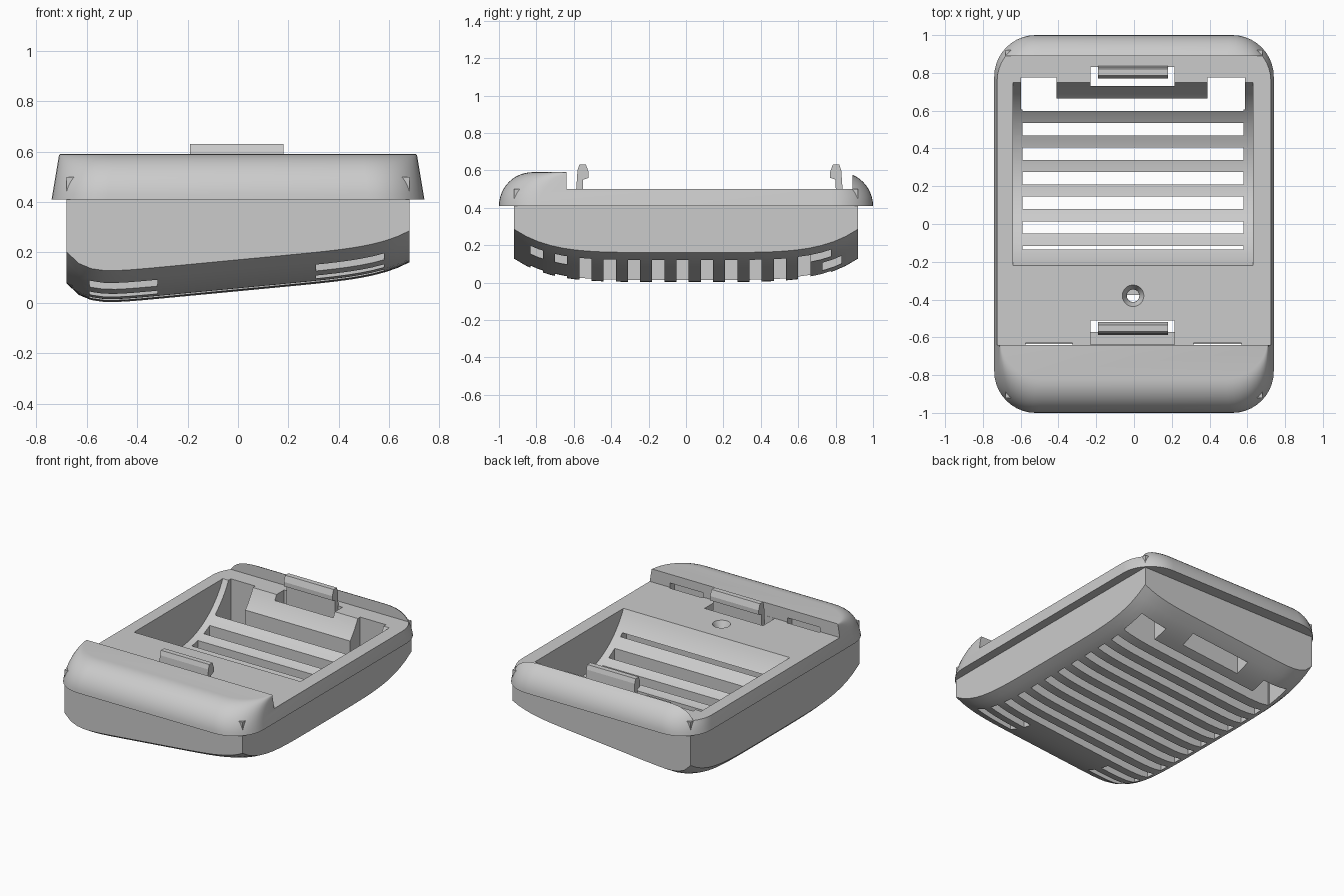
import bpy, bmesh, math
from mathutils import Matrix, Vector

cube = bpy.data.objects.get("Cube")
if cube:
    bpy.data.objects.remove(cube, do_unlink=True)

grey = bpy.data.materials.new("plain grey")
grey.use_nodes = True
grey.diffuse_color = (0.6, 0.6, 0.6, 1)
grey.node_tree.nodes["Principled BSDF"].inputs["Base Color"].default_value = grey.diffuse_color


def make(name, bm):
    bmesh.ops.recalc_face_normals(bm, faces=bm.faces)
    mesh = bpy.data.meshes.new(name)
    bm.to_mesh(mesh)
    bm.free()
    mesh.materials.append(grey)
    ob = bpy.data.objects.new(name, mesh)
    bpy.context.collection.objects.link(ob)
    return ob


def box(x0, x1, y0, y1, z0, z1):
    bm = bmesh.new()
    size = Matrix.Diagonal((x1 - x0, y1 - y0, z1 - z0, 1))
    centre = Vector((x0 + x1, y0 + y1, z0 + z1)) / 2
    bmesh.ops.create_cube(bm, size=1, matrix=Matrix.Translation(centre) @ size)
    return make("cutter", bm)


def cone(r0, r1, depth, centre, axis="Z", sides=48):
    bm = bmesh.new()
    turn = Matrix.Rotation(math.pi / 2, 4, "Y") if axis == "X" else Matrix()
    bmesh.ops.create_cone(bm, cap_ends=True, segments=sides, radius1=r0, radius2=r1,
                          depth=depth, matrix=Matrix.Translation(centre) @ turn)
    return make("cutter", bm)


def combine(target, tool, operation="DIFFERENCE"):
    mod = target.modifiers.new("combine", "BOOLEAN")
    mod.operation, mod.solver, mod.object = operation, "EXACT", tool
    bpy.context.view_layer.objects.active = target
    bpy.ops.object.modifier_apply(modifier=mod.name)
    bpy.data.objects.remove(tool, do_unlink=True)


def smooth(ob):
    bpy.ops.object.select_all(action="DESELECT")
    ob.select_set(True)
    bpy.context.view_layer.objects.active = ob
    bpy.ops.object.shade_smooth_by_angle(angle=math.radians(28))


def belly(x, y):
    """Height of the slanted, curved underside."""
    end = 0.095 * abs(x / 0.68) ** 10 if x < 0 else 0.05 * (x / 0.68) ** 6
    return 0.046 + 0.095 * x + end + 0.125 * abs(y / 0.92) ** 5


# Lower tub: square plan with a curved bottom
bm = bmesh.new()
bmesh.ops.create_grid(bm, x_segments=28, y_segments=28, size=1)
for v in bm.verts:
    x, y = v.co.x * 0.68, v.co.y * 0.92
    v.co = (x, y, belly(x, y))
roof = bmesh.ops.extrude_face_region(bm, geom=bm.faces[:])["geom"]
for v in roof:
    if isinstance(v, bmesh.types.BMVert):
        v.co.z = 0.499
shell = make("tray_shell", bm)

# Upper rim: stacked rounded rectangles with rolled ends
bm = bmesh.new()
rings = []
for i in range(13):
    t = i / 12 * math.pi / 2
    hx, hy = 0.74 - 0.03 * math.sin(t), 1 - 0.18 * (1 - math.cos(t))
    r = 0.22
    ring = []
    for q, (sx, sy) in enumerate(((1, 1), (-1, 1), (-1, -1), (1, -1))):
        for k in range(11):
            a = (q + k / 10) * math.pi / 2
            ring.append(bm.verts.new((sx * (hx - r) + r * math.cos(a),
                                      sy * (hy - r) + r * math.sin(a),
                                      0.41 + 0.18 * math.sin(t))))
    rings.append(ring)
for low, high in zip(rings, rings[1:]):
    for j in range(len(low)):
        n = (j + 1) % len(low)
        bm.faces.new((low[j], low[n], high[n], high[j]))
bm.faces.new(rings[0])
bm.faces.new(rings[-1])
combine(shell, make("rim", bm), "UNION")

# Flat deck between the raised ends, then the hollow bowl
combine(shell, box(-1, 1, -0.64, 0.89, 0.5, 1))
combine(shell, cone(0.54, 0.54, 1.27, (-0.005, 0.265, 0.74), "X", 96))

# Vent slots through the underside; the front two leave a solid middle pad
for k in range(12):
    y = 0.632 - 0.13 * k
    spans = [(-0.59, 0.58)] if k < 10 else [(-0.59, -0.32), (0.31, 0.58)]
    for x0, x1 in spans:
        combine(shell, box(x0, x1, y - 0.0325, y + 0.0325, -0.5, 0.377))

# Rear corner openings and recesses below the front hump
for x0, x1 in ((-0.597, -0.41), (0.39, 0.587)):
    combine(shell, box(x0, x1, 0.605, 0.775, -0.5, 0.8))
for x0, x1 in ((-0.575, -0.325), (0.315, 0.57)):
    combine(shell, box(x0, x1, -0.69, -0.63, 0.36, 0.53))

# Clip notches and countersunk screw hole
combine(shell, box(-0.23, 0.215, 0.73, 0.831, -0.5, 0.8))
combine(shell, box(-0.23, 0.215, -0.639, -0.51, 0.25, 0.8))
combine(shell, cone(0.033, 0.033, 0.3, (-0.005, -0.38, 0.45)))
combine(shell, cone(0.034, 0.058, 0.05, (-0.005, -0.38, 0.477)))
smooth(shell)

# Snap clips, hooks facing each other
profile = ((-0.587, 0.2), (-0.587, 0.5), (-0.58, 0.6), (-0.57, 0.63), (-0.535, 0.63),
           (-0.52, 0.59), (-0.52, 0.56), (-0.55, 0.55), (-0.555, 0.2))
for name, flip in (("front_clip", False), ("back_clip", True)):
    bm = bmesh.new()
    face = bm.faces.new([bm.verts.new((-0.19, 0.25 - y if flip else y, z)) for y, z in profile])
    side = bmesh.ops.extrude_face_region(bm, geom=[face])["geom"]
    bmesh.ops.translate(bm, vec=(0.37, 0, 0),
                        verts=[v for v in side if isinstance(v, bmesh.types.BMVert)])
    make(name, bm)
